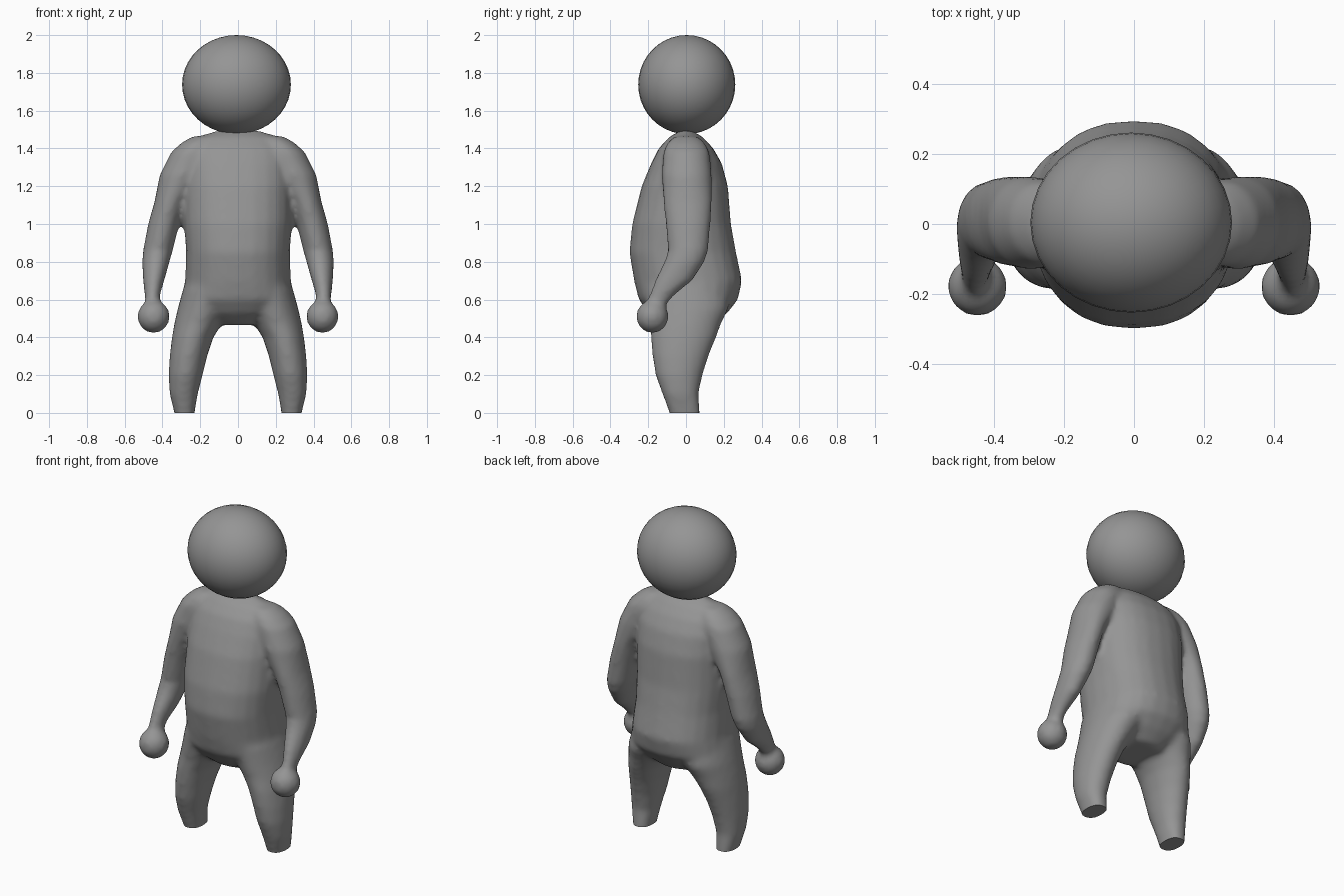
import bpy, bmesh, math

if "Cube" in bpy.data.objects:
    bpy.data.objects.remove(bpy.data.objects["Cube"])

grey = bpy.data.materials.new("plain grey")
grey.diffuse_color = (0.3, 0.3, 0.3, 1)
grey.use_nodes = True
grey.node_tree.nodes["Principled BSDF"].inputs["Base Color"].default_value = grey.diffuse_color


def loft(bm, rings, side=1, n=24):
    """Closed tube through horizontal oval rings: (z, x0, x1, y0, y1, power)."""
    loops = []
    for z, x0, x1, y0, y1, p in rings:
        loop = []
        for i in range(n):
            a = 2 * math.pi * i / n
            c, s = math.cos(a), math.sin(a)
            x = (x0 + x1) / 2 + (x1 - x0) / 2 * math.copysign(abs(c) ** (2 / p), c)
            y = (y0 + y1) / 2 + (y1 - y0) / 2 * math.copysign(abs(s) ** (2 / p), s)
            loop.append(bm.verts.new((side * x, y, z)))
        loops.append(loop)
    faces = [bm.faces.new(loops[0]), bm.faces.new(loops[-1])]
    for a, b in zip(loops, loops[1:]):
        for i in range(n):
            j = (i + 1) % n
            faces.append(bm.faces.new((a[i], a[j], b[j], b[i])))
    bmesh.ops.recalc_face_normals(bm, faces=faces)


def ball(bm, centre, radii, u=24, v=16):
    new = bmesh.ops.create_uvsphere(bm, u_segments=u, v_segments=v, radius=1)["verts"]
    for vert in new:
        vert.co = [c + r * k for c, r, k in zip(centre, radii, vert.co)]


def add_object(name, bm):
    mesh = bpy.data.meshes.new(name)
    bm.to_mesh(mesh)
    bm.free()
    mesh.materials.append(grey)
    obj = bpy.data.objects.new(name, mesh)
    bpy.context.collection.objects.link(obj)
    return obj


torso = [
    (1.495, -.11, .11, -.03, .03, 2), (1.46, -.22, .22, -.09, .09, 2),
    (1.40, -.27, .27, -.145, .145, 2.2), (1.32, -.28, .28, -.185, .19, 2.3),
    (1.20, -.285, .285, -.235, .222, 2.3), (1.00, -.285, .285, -.285, .238, 2.3),
    (.85, -.275, .275, -.30, .265, 2.3), (.70, -.28, .28, -.275, .297, 2.3),
    (.60, -.30, .30, -.25, .275, 2.3), (.53, -.26, .26, -.20, .22, 2.2),
    (.465, -.14, .14, -.12, .15, 2)]
leg = [
    (.66, .02, .29, -.22, .22, 2), (.55, .04, .32, -.205, .225, 2),
    (.47, .085, .338, -.19, .185, 2), (.40, .13, .35, -.187, .16, 2),
    (.30, .163, .362, -.178, .12, 2), (.20, .187, .368, -.162, .088, 2),
    (.10, .213, .362, -.125, .066, 2.2), (0, .23, .337, -.088, .074, 2.5),
    (-.08, .235, .32, -.07, .074, 2.5)]
arm = [
    (1.465, .12, .24, -.06, .06, 2), (1.43, .12, .30, -.10, .10, 2),
    (1.38, .13, .355, -.12, .125, 2), (1.26, .18, .415, -.13, .137, 2),
    (1.12, .275, .442, -.12, .138, 2), (1.00, .31, .476, -.108, .13, 2),
    (.86, .345, .503, -.095, .118, 2), (.80, .362, .508, -.115, .098, 2),
    (.70, .39, .503, -.165, .035, 2), (.62, .413, .494, -.195, -.065, 2),
    (.56, .41, .49, -.215, -.115, 2)]

# Body: torso, legs, arms and hands fused into one soft skin
bm = bmesh.new()
loft(bm, torso)
for side in (1, -1):
    loft(bm, leg, side)
    loft(bm, arm, side)
    ball(bm, (side * .447, -.178, .51), (.086, .086, .088))
body = add_object("body", bm)
remesh = body.modifiers.new("fuse", "REMESH")
remesh.mode = "VOXEL"
remesh.voxel_size = .016
soften = body.modifiers.new("soften", "SMOOTH")
soften.factor = .5
soften.iterations = 8
depsgraph = bpy.context.evaluated_depsgraph_get()
skin = bpy.data.meshes.new_from_object(body.evaluated_get(depsgraph))
body.modifiers.clear()

# Cut the legs flat at the ground and cap the soles
bm = bmesh.new()
bm.from_mesh(skin)
cut = bmesh.ops.bisect_plane(bm, geom=bm.verts[:] + bm.edges[:] + bm.faces[:],
                             plane_co=(0, 0, 0), plane_no=(0, 0, 1), clear_inner=True)
rim = [e for e in cut["geom_cut"] if isinstance(e, bmesh.types.BMEdge)]
bmesh.ops.holes_fill(bm, edges=rim, sides=0)
bm.to_mesh(body.data)
bm.free()
bpy.data.meshes.remove(skin)

# Head: slightly wide ball resting on the shoulders
bm = bmesh.new()
ball(bm, (-.008, .004, 1.738), (.288, .257, .262), 32, 20)
head = add_object("head", bm)

for obj in (body, head):
    bpy.ops.object.select_all(action="DESELECT")
    obj.select_set(True)
    bpy.context.view_layer.objects.active = obj
    bpy.ops.object.shade_smooth_by_angle(angle=math.radians(50))
